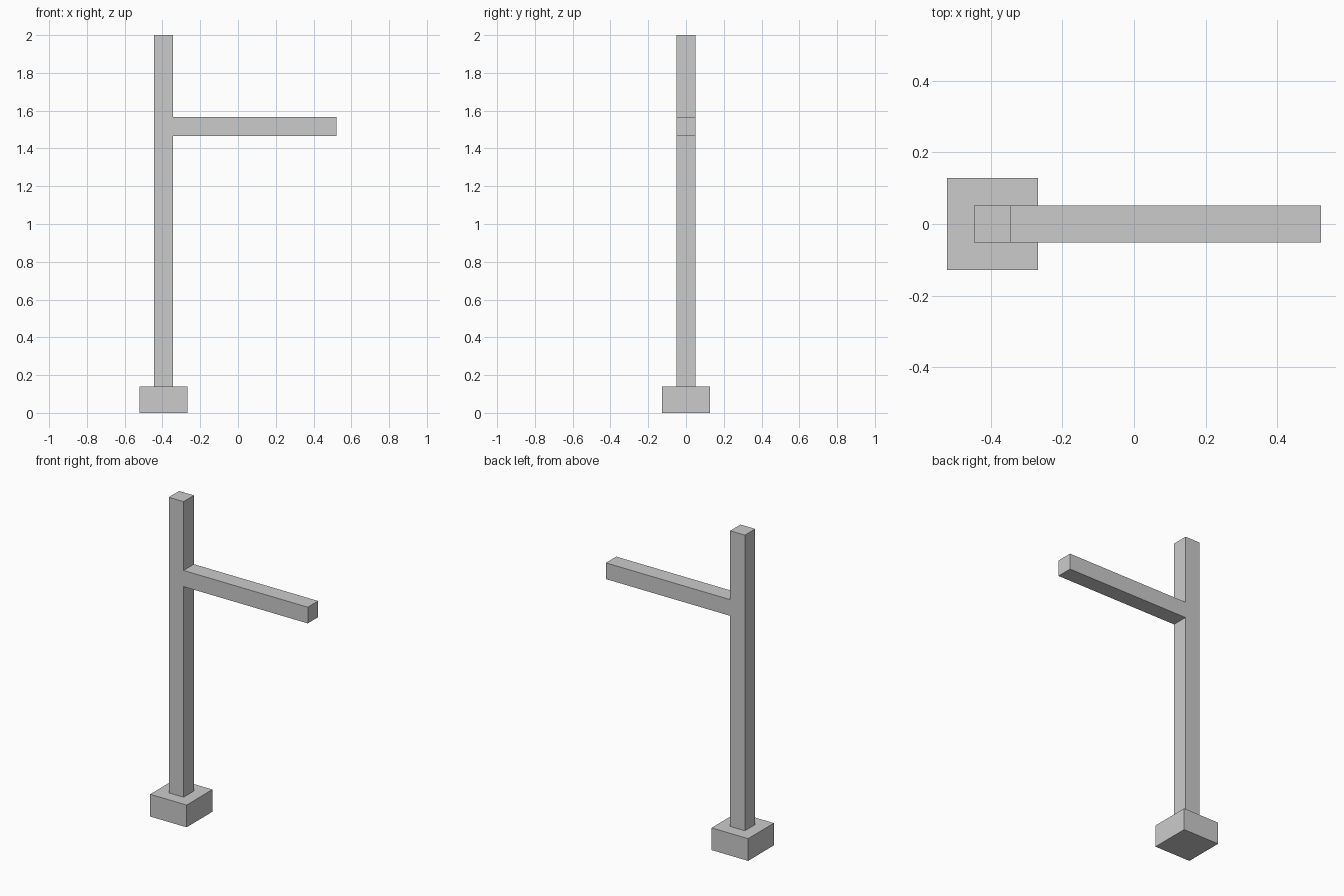
import bpy
import bmesh

if "Cube" in bpy.data.objects:
    bpy.data.objects.remove(bpy.data.objects["Cube"])

grey = bpy.data.materials.new("light grey")
grey.diffuse_color = (0.6, 0.6, 0.6, 1)
grey.use_nodes = True
grey.node_tree.nodes["Principled BSDF"].inputs["Base Color"].default_value = grey.diffuse_color


def extrude_profile(name, points, half_depth):
    """Extrude an x-z outline symmetrically along y."""
    bm = bmesh.new()
    face = bm.faces.new([bm.verts.new((x, -half_depth, z)) for x, z in points])
    result = bmesh.ops.extrude_face_region(bm, geom=[face])
    moved = [v for v in result["geom"] if isinstance(v, bmesh.types.BMVert)]
    bmesh.ops.translate(bm, verts=moved, vec=(0, 2 * half_depth, 0))
    bmesh.ops.recalc_face_normals(bm, faces=bm.faces)
    mesh = bpy.data.meshes.new(name)
    bm.to_mesh(mesh)
    bm.free()
    mesh.materials.append(grey)
    obj = bpy.data.objects.new(name, mesh)
    bpy.context.collection.objects.link(obj)
    return obj


# Square foot block
BASE_TOP = 0.14
extrude_profile("base", [(-0.522, 0), (-0.268, 0),
                         (-0.268, BASE_TOP), (-0.522, BASE_TOP)], 0.128)

# Upright post with its side arm, one continuous outline
LEFT, RIGHT, TIP = -0.446, -0.343, 0.522
ARM_LOW, ARM_HIGH = 1.465, 1.567
extrude_profile("post_and_arm", [
    (LEFT, BASE_TOP), (RIGHT, BASE_TOP), (RIGHT, ARM_LOW), (TIP, ARM_LOW),
    (TIP, ARM_HIGH), (RIGHT, ARM_HIGH), (RIGHT, 2.0), (LEFT, 2.0)], 0.0515)
